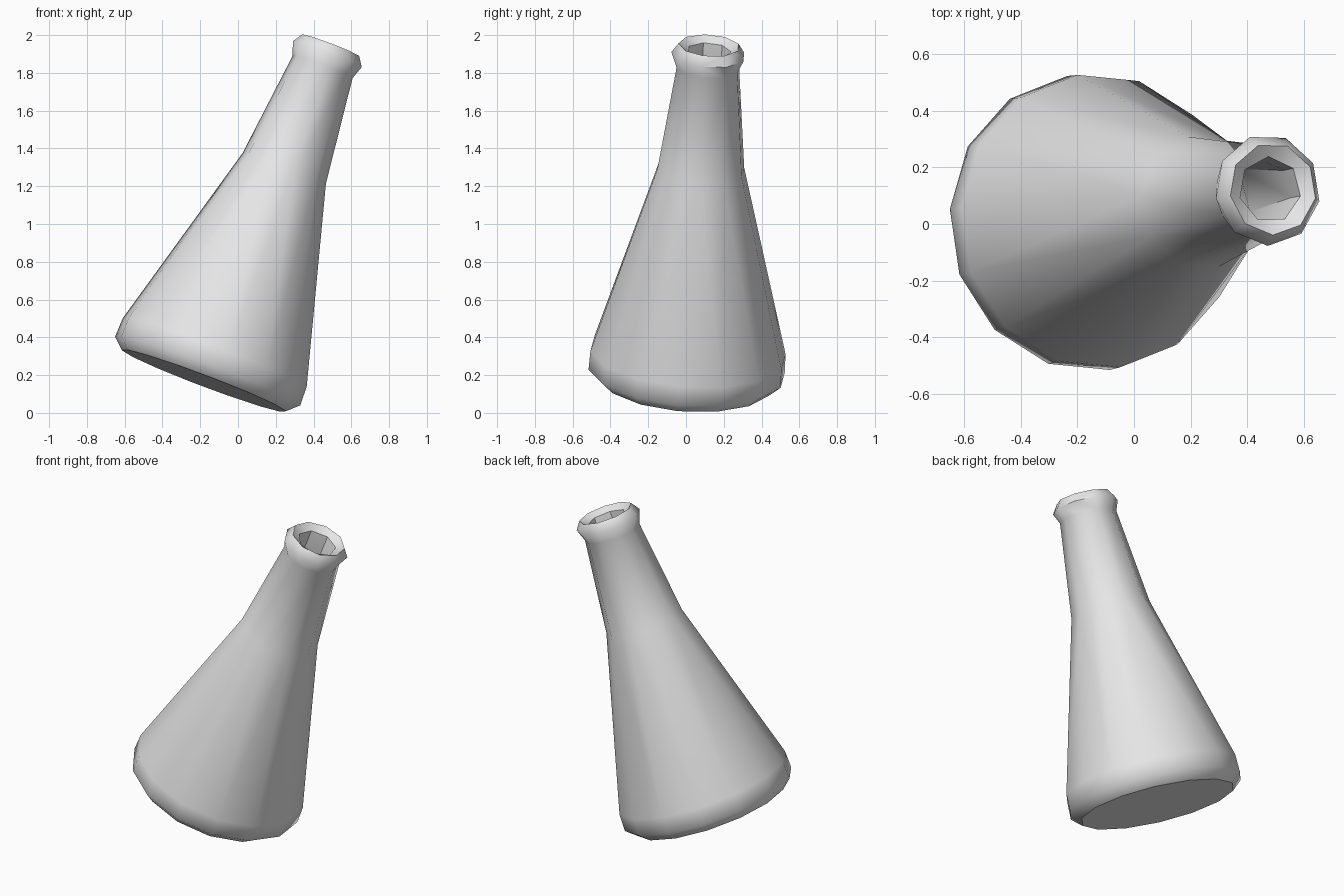
import bpy, bmesh, math
from mathutils import Vector

if "Cube" in bpy.data.objects:
    bpy.data.objects.remove(bpy.data.objects["Cube"])

# Leaning flask: axis and ring frame
BASE = Vector((-0.18, 0.0, 0.17))
AXIS = Vector((0.353, 0.065, 0.934)).normalized()
E1 = Vector((1, 0, 0))
E1 = (E1 - AXIS * E1.dot(AXIS)).normalized()
E2 = AXIS.cross(E1)

# Profile rings: (distance along axis, radius, sides, phase in degrees)
RINGS = [
    (0.00, 0.465, 14, -4),    # foot edge
    (0.055, 0.525, 14, -4),   # rounded foot
    (0.16, 0.522, 14, -4),    # shoulder of the body
    (1.205, 0.236, 10, -4),   # body meets neck
    (1.78, 0.170, 10, -4),    # under the lip
    (1.85, 0.198, 9, -10),    # lip
    (1.902, 0.163, 9, -10),   # lip top
    (1.872, 0.117, 7, -10),   # mouth
    (1.78, 0.115, 7, -10),    # inner neck
    (1.20, 0.180, 7, -10),    # inner shoulder
    (0.14, 0.450, 14, -4),    # inner body
    (0.06, 0.420, 14, -4),    # inner floor
]

bm = bmesh.new()


def ring(t, r, n, phase):
    out = []
    for i in range(n):
        a = math.radians(phase) + math.tau * i / n
        out.append(bm.verts.new(BASE + AXIS * t + (E1 * math.cos(a) + E2 * math.sin(a)) * r))
    return out


def join(a, b):
    """Connect two rings, which may have different side counts."""
    n, m = len(a), len(b)
    if n == m:
        for i in range(n):
            bm.faces.new((a[i], a[(i + 1) % n], b[(i + 1) % n], b[i]))
        return
    i = j = 0
    while i < n or j < m:
        if j >= m or (i < n and (i + 0.5) / n <= (j + 0.5) / m):
            bm.faces.new((a[i % n], a[(i + 1) % n], b[j % m]))
            i += 1
        else:
            bm.faces.new((a[i % n], b[(j + 1) % m], b[j % m]))
            j += 1


rings = [ring(*r) for r in RINGS]
for a, b in zip(rings, rings[1:]):
    join(a, b)
bm.faces.new(list(reversed(rings[0])))   # flat underside
bm.faces.new(rings[-1])                  # inner floor
bmesh.ops.recalc_face_normals(bm, faces=bm.faces)

mesh = bpy.data.meshes.new("flask")
bm.to_mesh(mesh)
bm.free()
flask = bpy.data.objects.new("flask", mesh)
bpy.context.collection.objects.link(flask)

# Plain grey
grey = bpy.data.materials.new("light grey")
grey.diffuse_color = (0.8, 0.8, 0.8, 1)
grey.use_nodes = True
grey.node_tree.nodes["Principled BSDF"].inputs["Base Color"].default_value = grey.diffuse_color
mesh.materials.append(grey)

# Smooth walls, crisp underside
bpy.context.view_layer.objects.active = flask
flask.select_set(True)
bpy.ops.object.shade_smooth_by_angle(angle=math.radians(50))
for p in mesh.polygons:
    if len(p.vertices) > 4:
        p.use_smooth = False
